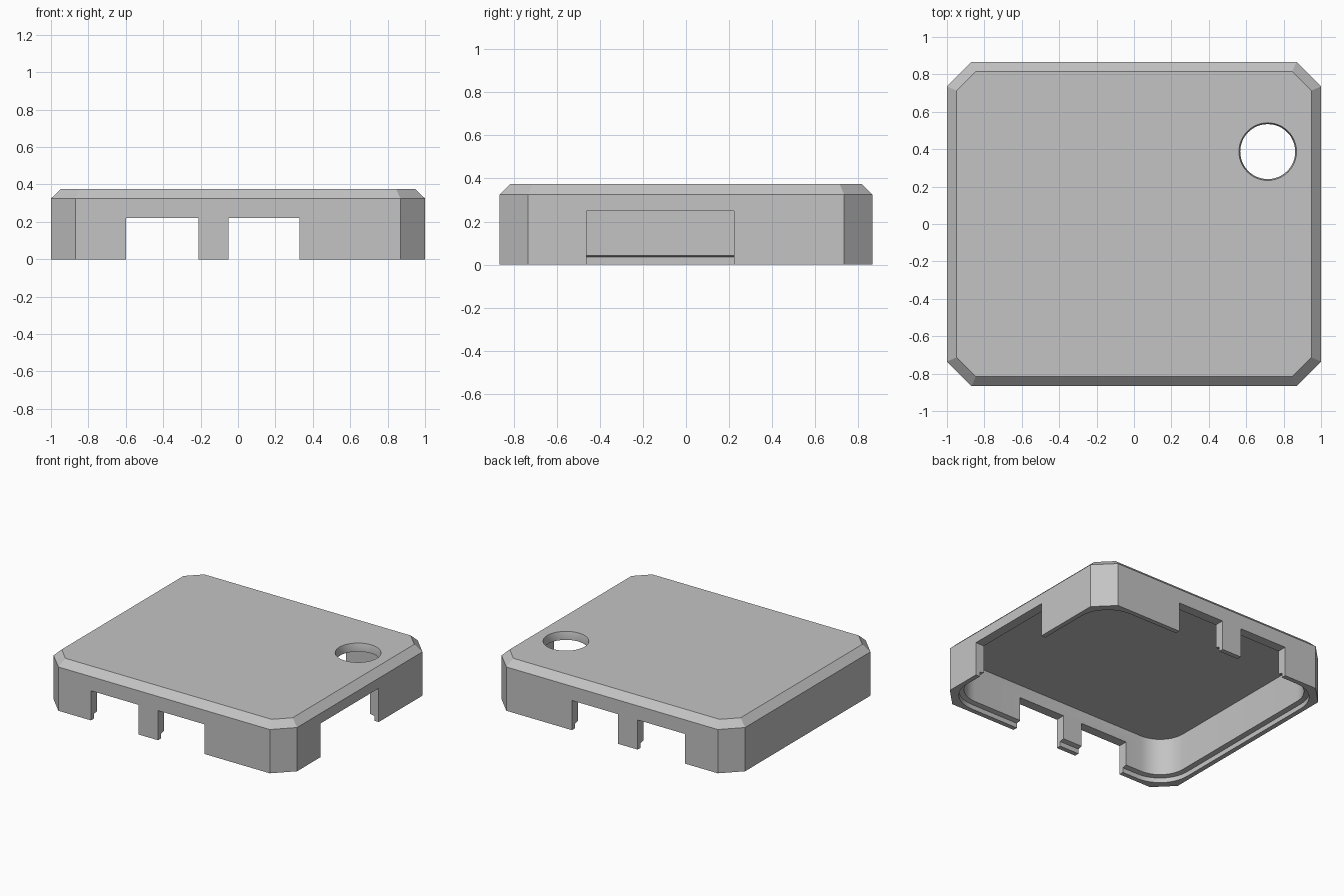
import bpy
import bmesh
import math

cube = bpy.data.objects.get("Cube")
if cube:
    bpy.data.objects.remove(cube, do_unlink=True)

HALF_X, HALF_Y, HEIGHT = 1.0, 0.867, 0.375
WALL, CEILING, BEVEL = 0.07, 0.315, 0.052

grey = bpy.data.materials.new("plain grey")
grey.use_nodes = True
grey.diffuse_color = (0.55, 0.55, 0.55, 1)
grey.node_tree.nodes["Principled BSDF"].inputs["Base Color"].default_value = (0.55, 0.55, 0.55, 1)


def octagon(inset):
    """Rectangle outline with 45 degree corners, offset evenly inwards."""
    x, y = HALF_X - inset, HALF_Y - inset
    c = 0.132 - inset * (2 - math.sqrt(2))
    return [(x, c - y), (x, y - c), (x - c, y), (c - x, y),
            (-x, y - c), (-x, c - y), (c - x, -y), (x - c, -y)]


def rounded(inset, radius, steps=10):
    """Rectangle outline with round corners."""
    x, y = HALF_X - inset - radius, HALF_Y - inset - radius
    points = []
    for i, (sx, sy) in enumerate([(1, 1), (-1, 1), (-1, -1), (1, -1)]):
        for k in range(steps + 1):
            a = (i + k / steps) * math.pi / 2
            points.append((sx * x + radius * math.cos(a), sy * y + radius * math.sin(a)))
    return points


def circle(x, y, radius, sides=48):
    return [(x + radius * math.cos(math.tau * k / sides),
             y + radius * math.sin(math.tau * k / sides)) for k in range(sides)]


def rectangle(x0, x1, y0, y1):
    return [(x0, y0), (x1, y0), (x1, y1), (x0, y1)]


def loft(name, layers):
    """Closed solid through matching outlines, each given as (outline, z)."""
    bm = bmesh.new()
    rings = [[bm.verts.new((x, y, z)) for x, y in outline] for outline, z in layers]
    bm.faces.new(rings[0][::-1])
    bm.faces.new(rings[-1])
    for low, high in zip(rings, rings[1:]):
        for i in range(len(low)):
            j = (i + 1) % len(low)
            bm.faces.new((low[i], low[j], high[j], high[i]))
    mesh = bpy.data.meshes.new(name)
    bm.to_mesh(mesh)
    bm.free()
    mesh.materials.append(grey)
    obj = bpy.data.objects.new(name, mesh)
    bpy.context.collection.objects.link(obj)
    return obj


# Outer body with a bevelled top edge
lid = loft("lid_shell", [(octagon(0), 0), (octagon(0), HEIGHT - BEVEL + 0.002),
                         (octagon(BEVEL), HEIGHT)])

# Hollow interior with a stepped lip around the bottom rim
lip = rounded(WALL - 0.035, 0.235)
inside = rounded(WALL, 0.2)
cutters = [loft("interior_cutter", [(lip, -0.1), (lip, 0.035), (inside, 0.042), (inside, CEILING)])]

# Two openings through both the front and back walls
for x0, x1 in [(-0.6, -0.21), (-0.05, 0.33)]:
    slot = rectangle(x0, x1, -1, 1)
    cutters.append(loft("slot_cutter", [(slot, -0.1), (slot, 0.22)]))

# One opening in the left wall
side = rectangle(0.8, 1.1, -0.463, 0.222)
cutters.append(loft("side_cutter", [(side, -0.1), (side, 0.25)]))

# Round hole in the top, slightly wider at the surface
narrow, wide = circle(0.715, 0.387, 0.147), circle(0.715, 0.387, 0.154)
cutters.append(loft("hole_cutter", [(narrow, 0.28), (narrow, 0.345), (wide, HEIGHT), (wide, 0.45)]))

# Apply the cuts
bpy.ops.object.select_all(action="DESELECT")
bpy.context.view_layer.objects.active = lid
lid.select_set(True)
for cutter in cutters:
    cutter.hide_render = True
    cut = lid.modifiers.new(cutter.name, "BOOLEAN")
    cut.operation = "DIFFERENCE"
    cut.solver = "EXACT"
    cut.object = cutter
    bpy.ops.object.modifier_apply(modifier=cut.name)
    bpy.data.objects.remove(cutter, do_unlink=True)

bpy.ops.object.shade_smooth_by_angle(angle=math.radians(25))
